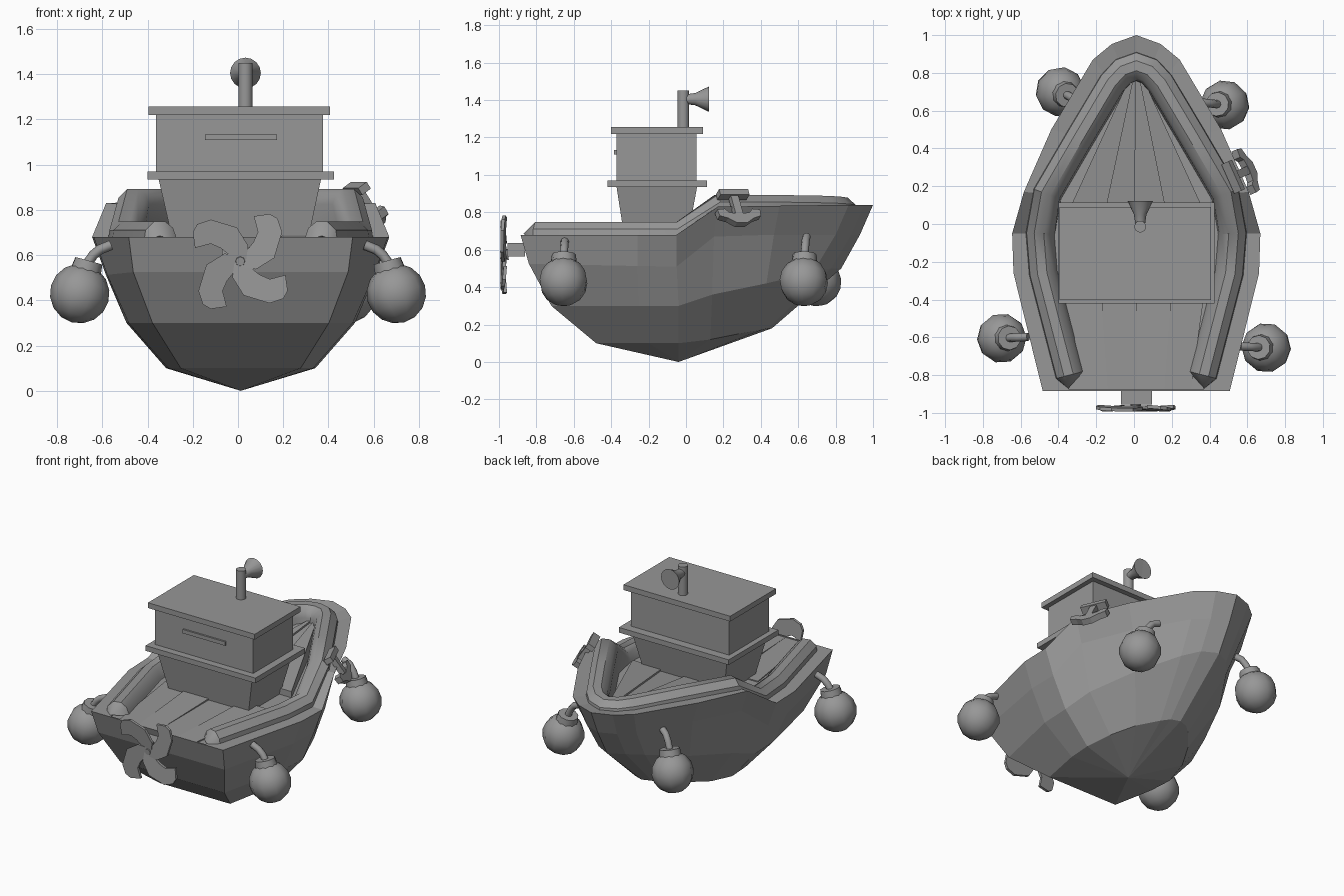
import bpy, bmesh, math
from mathutils import Vector

if "Cube" in bpy.data.objects:
    bpy.data.objects.remove(bpy.data.objects["Cube"])

CX = 0.012  # centre line of the boat
GREY = bpy.data.materials.new("mid_grey")
GREY.diffuse_color = (.31, .31, .31, 1)
GREY.use_nodes = True
GREY.node_tree.nodes["Principled BSDF"].inputs["Base Color"].default_value = GREY.diffuse_color


def make(name, verts, faces):
    me = bpy.data.meshes.new(name)
    me.from_pydata([tuple(v) for v in verts], [], faces)
    bm = bmesh.new()
    bm.from_mesh(me)
    bmesh.ops.recalc_face_normals(bm, faces=bm.faces)
    bm.to_mesh(me)
    bm.free()
    me.materials.append(GREY)
    ob = bpy.data.objects.new(name, me)
    bpy.context.collection.objects.link(ob)
    return ob


def smooth(ob, angle=50):
    bpy.ops.object.select_all(action='DESELECT')
    ob.select_set(True)
    bpy.context.view_layer.objects.active = ob
    bpy.ops.object.shade_smooth_by_angle(angle=math.radians(angle))


def loft(name, rings, caps=True, tips=(None, None)):
    """Skin closed rings of equal size; ends become caps or points."""
    n = len(rings[0])
    verts = [v for r in rings for v in r]
    faces = [(i*n + j, i*n + (j+1) % n, (i+1)*n + (j+1) % n, (i+1)*n + j)
             for i in range(len(rings)-1) for j in range(n)]
    for tip, start in zip(tips, (0, (len(rings)-1)*n)):
        if tip is not None:
            verts.append(tip)
            faces += [(start + j, start + (j+1) % n, len(verts)-1) for j in range(n)]
        elif caps:
            faces.append(tuple(range(start, start + n)))
    return make(name, verts, faces)


def rect(x0, x1, y0, y1, z):
    return [(x0, y0, z), (x1, y0, z), (x1, y1, z), (x0, y1, z)]


def box(name, x, y, z):
    return loft(name, [rect(*x, *y, z[0]), rect(*x, *y, z[1])])


def prism(name, outline, to_world, t):
    return loft(name, [[to_world(u, v, s) for u, v in outline] for s in (-t/2, t/2)])


def tube(name, pts, radii, n=8):
    pts = [Vector(p) for p in pts]
    rings = []
    for i, p in enumerate(pts):
        d = pts[min(i+1, len(pts)-1)] - pts[max(i-1, 0)]
        q = d.to_track_quat('Z', 'Y')
        rings.append([p + q @ Vector((radii[i]*math.cos(2*math.pi*k/n),
                                      radii[i]*math.sin(2*math.pi*k/n), 0)) for k in range(n)])
    smooth(loft(name, rings))


def full(half):
    """Mirror a half outline (stern corner to bow tip) into a closed ring."""
    return ([(CX + x, y, z) for x, y, z in half]
            + [(CX - x, y, z) for x, y, z in half[-2::-1]])


# Hull: stacked outlines from a keel point up to the gunwale, then in and down to the deck
levels = [
    [(.265, -.48, .10), (.32, -.20, .10), (.33, -.04, .10), (.29, .13, .12), (.21, .28, .15), (.11, .40, .17), (0, .46, .18)],
    [(.39, -.72, .30), (.495, -.25, .30), (.505, -.04, .30), (.46, .14, .36), (.34, .43, .42), (.18, .68, .48), (0, .83, .50)],
    [(.475, -.84, .525), (.59, -.26, .513), (.595, -.05, .51), (.535, .15, .67), (.39, .47, .68), (.20, .80, .68), (0, .93, .68)],
    [(.495, -.885, .68), (.65, -.26, .68), (.657, -.05, .68), (.595, .17, .83), (.45, .50, .835), (.23, .87, .84), (0, 1.0, .84)],
]
for lv in levels:  # extra point rounding the bow
    p, q = lv[-2], lv[-1]
    lv.insert(-1, (p[0]*.56, p[1] + (q[1] - p[1])*.64, q[2]))
rail = [(.355, -.80, .68), (.495, -.26, .68), (.512, -.05, .68), (.475, .16, .825), (.30, .46, .825),
        (.13, .745, .82), (.07, .81, .815), (0, .835, .81)]
inset = [(.355, -.875, .68)] + rail[1:]
deck = [(x, y, .67) for x, y, z in inset]
loft("hull", [full(r) for r in levels + [inset, deck]], tips=((CX, -.04, 0), None))

# Rounded rail running round the bow, with pointed stern ends
path = [Vector(p) for p in full(rail)]
rings = []
for i, p in enumerate(path):
    a = (p - path[i-1]) if i else path[1] - p
    b = (path[i+1] - p) if i < len(path)-1 else a
    a.z = b.z = 0
    t = (a.normalized() + b.normalized()).normalized()
    out = Vector((t.y, -t.x, 0)) / max(.8, t.dot(a.normalized()))
    ring = [p + out*o + Vector((0, 0, h)) for o, h in
            ((.075, -.02), (.068, .03), (.028, .068), (-.022, .068), (-.058, .04), (-.072, 0), (-.08, 0))]
    ring[-1].z = .665
    rings.append(ring)
ends = [Vector((CX + s*.36, -.87, .685)) for s in (1, -1)]
smooth(loft("rail", rings, tips=ends), 35)

# Deck planks: a rising fan in the bow, straight boards at the stern
fan = [-.39, -.18, -.01, .17, .39]
aft = [-.29, -.15, 0, .15, .29]
for i in range(4):
    lift = .012*(i % 2)
    a, b = fan[i], fan[i+1]
    loft(f"bow_plank_{i}", [[(CX + a, .0, z0), (CX + b, .0, z0), (CX + b*.1, .765, z1), (CX + a*.1, .765, z1)]
                            for z0, z1 in ((.665, .665), (.70 + lift, .785 + lift))])
    a, b = aft[i], aft[i+1]
    loft(f"stern_plank_{i}", [[(CX + a, -.87, z), (CX + b, -.87, z), (CX + b*1.3, -.25, z + e),
                              (CX + a*1.3, -.25, z + e)] for z, e in ((.66, 0), (.677, lift))])

# Cabin
loft("cabin_base", [rect(-.29, .31, -.33, .01, .67), rect(-.352, .368, -.372, .06, .94)])
box("cabin_ledge", (-.40, .425), (-.42, .113), (.935, .97))
box("cabin_walls", (-.363, .375), (-.372, .055), (.965, 1.225))
box("cabin_roof", (-.395, .407), (-.402, .09), (1.22, 1.256))
box("cabin_front_bar", (-.147, .172), (-.384, -.36), (1.108, 1.134))

# Chimney pipe with a flared horn
tube("pipe", [(.033, -.014, 1.24), (.033, -.014, 1.45)], (.031, .031), 16)
tube("horn", [(.033, 0, 1.405), (.033, .05, 1.405), (.033, .123, 1.405), (.033, .121, 1.405), (.033, .05, 1.405)],
     (.026, .033, .068, .060, .02), 16)

# Propeller on its shaft block
box("propeller_shaft", (-.07, .095), (-.955, -.86), (.565, .635))
blade = [(-.02, -.01), (.025, 0), (.035, .07), (-.015, .15), (-.13, .185), (-.19, .165), (-.21, .13),
         (-.2, .06), (-.13, .078), (-.085, .058), (-.05, .03)]
for k in range(4):
    c, s = math.cos(k*math.pi/2), math.sin(k*math.pi/2)
    prism(f"propeller_blade_{k}", blade,
          lambda u, v, w: (.01 + u*c - v*s, -.975 + w - .1*(v + .5*u - .05), .572 + u*s + v*c), .018)
tube("propeller_hub", [(.01, -.985, .572), (.01, -.95, .575)], (.02, .03), 8)

# Round fenders hanging on ropes: centre, direction to hull, rope height
fenders = [((-.70, -.605, .43), (1, .05), 0), ((.70, -.655, .43), (-1, .05), 0),
           ((-.39, .70, .43), (.88, -.45), .025), ((.48, .63, .43), (-.92, .1), .025)]
for i, (c, d, up) in enumerate(fenders):
    c, d = Vector(c), Vector((*d, 0)).normalized()
    axis = (d*.27 + Vector((0, 0, .96))).normalized()
    bpy.ops.mesh.primitive_uv_sphere_add(segments=10, ring_count=8, radius=.132, location=c,
                                         rotation=axis.to_track_quat('Z', 'Y').to_euler())
    ball = bpy.context.object
    ball.name = f"fender_{i}"
    ball.data.materials.append(GREY)
    smooth(ball)
    tube(f"fender_cap_{i}", [c + axis*.105, c + axis*.15], (.07, .064), 10)
    top = c + axis*.145
    tube(f"fender_rope_{i}", [top, top + d*.02 + Vector((0, 0, .03 + up/2)),
                              top + d*.05 + Vector((0, 0, .055 + up)),
                              top + d*.10 + Vector((0, 0, .075 + up))], [.022]*4, 8)

# Anchor lying against the rail
u_ax = Vector((-.40, .90, 0)).normalized()
v_ax = Vector((.09, .04, -.145)).normalized()
w_ax = u_ax.cross(v_ax)
base = Vector((.525, .25, .895))


def on_rail(u, v, w):
    return base + u_ax*u + v_ax*v + w_ax*w


prism("anchor_stock", [(-.085, -.018), (.085, -.018), (.085, .018), (-.085, .018)], on_rail, .05)
prism("anchor_shank", [(-.022, .01), (.022, .01), (.022, .15), (-.022, .15)], on_rail, .035)
prism("anchor_arms", [(-.125, .11), (-.08, .105), (-.06, .128), (0, .138), (.06, .128), (.08, .105),
                      (.125, .11), (.12, .15), (.075, .165), (.03, .195), (-.03, .195), (-.075, .165), (-.12, .15)],
      on_rail, .04)
